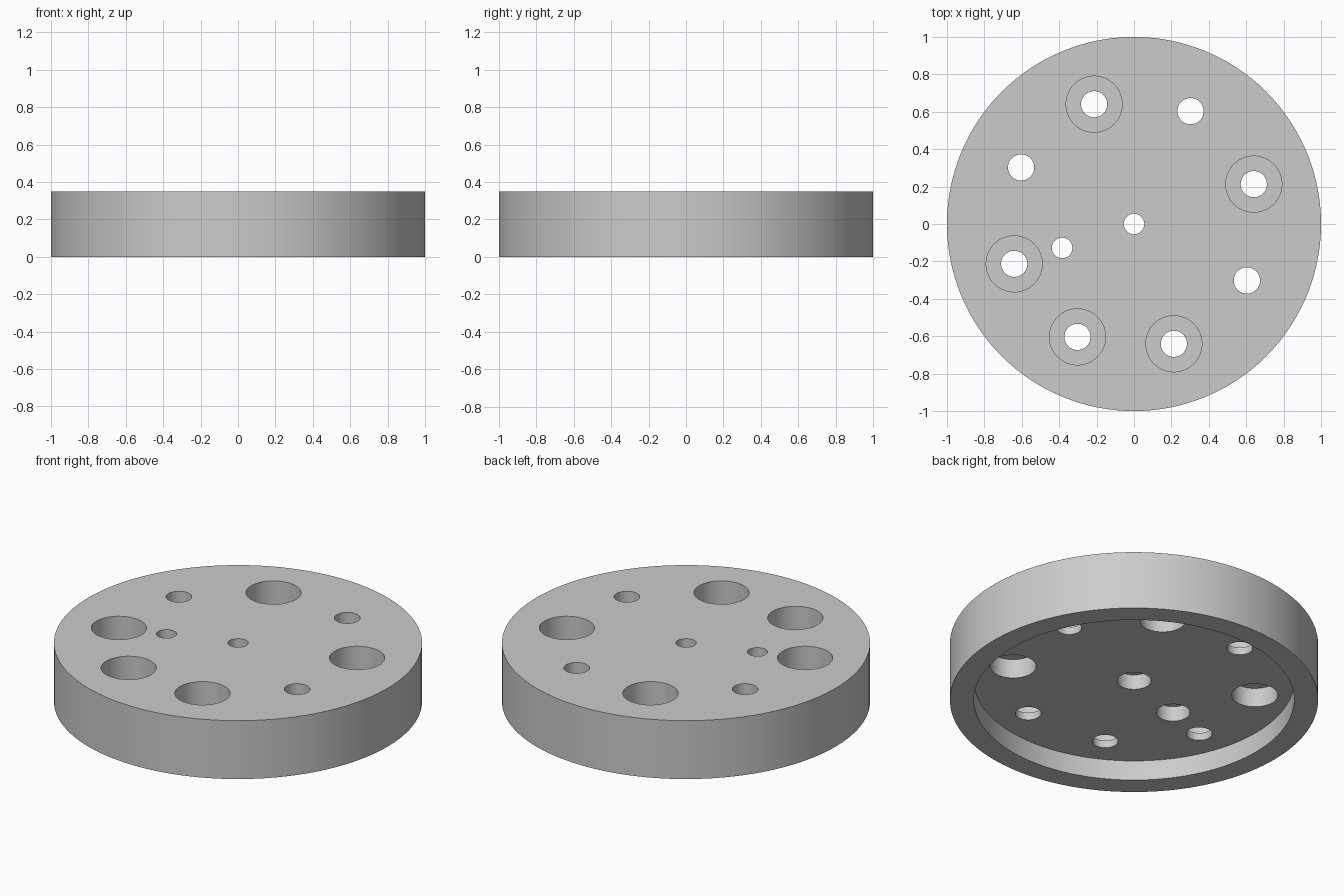
import bpy
import bmesh
import math
from mathutils import Vector

HEIGHT, FLOOR = 0.35, 0.12      # disc height, ceiling of the underside recess
BELOW, ABOVE = 0.06, 0.45       # cutter ends, clear of both plate faces
RING = 0.675                    # radius of the hole circle

if "Cube" in bpy.data.objects:
    bpy.data.objects.remove(bpy.data.objects["Cube"], do_unlink=True)

grey = bpy.data.materials.new("light_grey")
grey.use_nodes = True
colour = (0.6, 0.6, 0.6, 1)
grey.diffuse_color = colour
grey.node_tree.nodes["Principled BSDF"].inputs["Base Color"].default_value = colour


def lathe(bm, profile, centre=(0, 0), segments=64):
    """Revolve an (r, z) profile about a vertical axis and cap both ends."""
    rings = []
    for r, z in profile:
        rings.append([bm.verts.new((centre[0] + r * math.cos(math.tau * i / segments),
                                    centre[1] + r * math.sin(math.tau * i / segments), z))
                      for i in range(segments)])
    for low, high in zip(rings, rings[1:]):
        for i in range(segments):
            j = (i + 1) % segments
            bm.faces.new((low[i], low[j], high[j], high[i]))
    bm.faces.new(rings[0][::-1])
    bm.faces.new(rings[-1])


def make_object(name, bm):
    bmesh.ops.recalc_face_normals(bm, faces=bm.faces)
    mesh = bpy.data.meshes.new(name)
    bm.to_mesh(mesh)
    bm.free()
    mesh.materials.append(grey)
    obj = bpy.data.objects.new(name, mesh)
    bpy.context.collection.objects.link(obj)
    return obj


def stepped_hole(bm, centre, lower, upper, step):
    """Hole with one radius below the step height and another above it."""
    lathe(bm, [(lower, BELOW), (lower, step), (upper, step), (upper, ABOVE)], centre)


def polar(radius, degrees):
    a = math.radians(degrees)
    return Vector((radius * math.cos(a), radius * math.sin(a)))


# Disc with a wide recess in its underside
bm = bmesh.new()
lathe(bm, [(0.87, FLOOR), (0.87, 0), (1, 0), (1, HEIGHT)], segments=128)
disc = make_object("disc", bm)

# Eight bolt holes, counterbored from above or from below
bm = bmesh.new()
from_below = (1, 3, 7)
for k in range(8):
    centre = polar(RING, 18.4 + 45 * k)
    if k in from_below:
        stepped_hole(bm, centre, 0.125, 0.07, FLOOR + 0.115)
    else:
        stepped_hole(bm, centre, 0.07, 0.15, FLOOR + 0.045)

# Centre hole and locating hole, both widened from below
for centre in (polar(0, 0), polar(0.405, 198.4)):
    stepped_hole(bm, centre, 0.092, 0.055, FLOOR + 0.09)
cutter = make_object("hole_cutter", bm)
cutter.hide_render = True

# Cut the holes, then drop the cutter
cut = disc.modifiers.new("holes", "BOOLEAN")
cut.operation = "DIFFERENCE"
cut.solver = "EXACT"
cut.object = cutter
bpy.ops.object.select_all(action="DESELECT")
disc.select_set(True)
bpy.context.view_layer.objects.active = disc
bpy.ops.object.modifier_apply(modifier=cut.name)
bpy.data.objects.remove(cutter, do_unlink=True)
bpy.ops.object.shade_smooth_by_angle(angle=math.radians(30))
